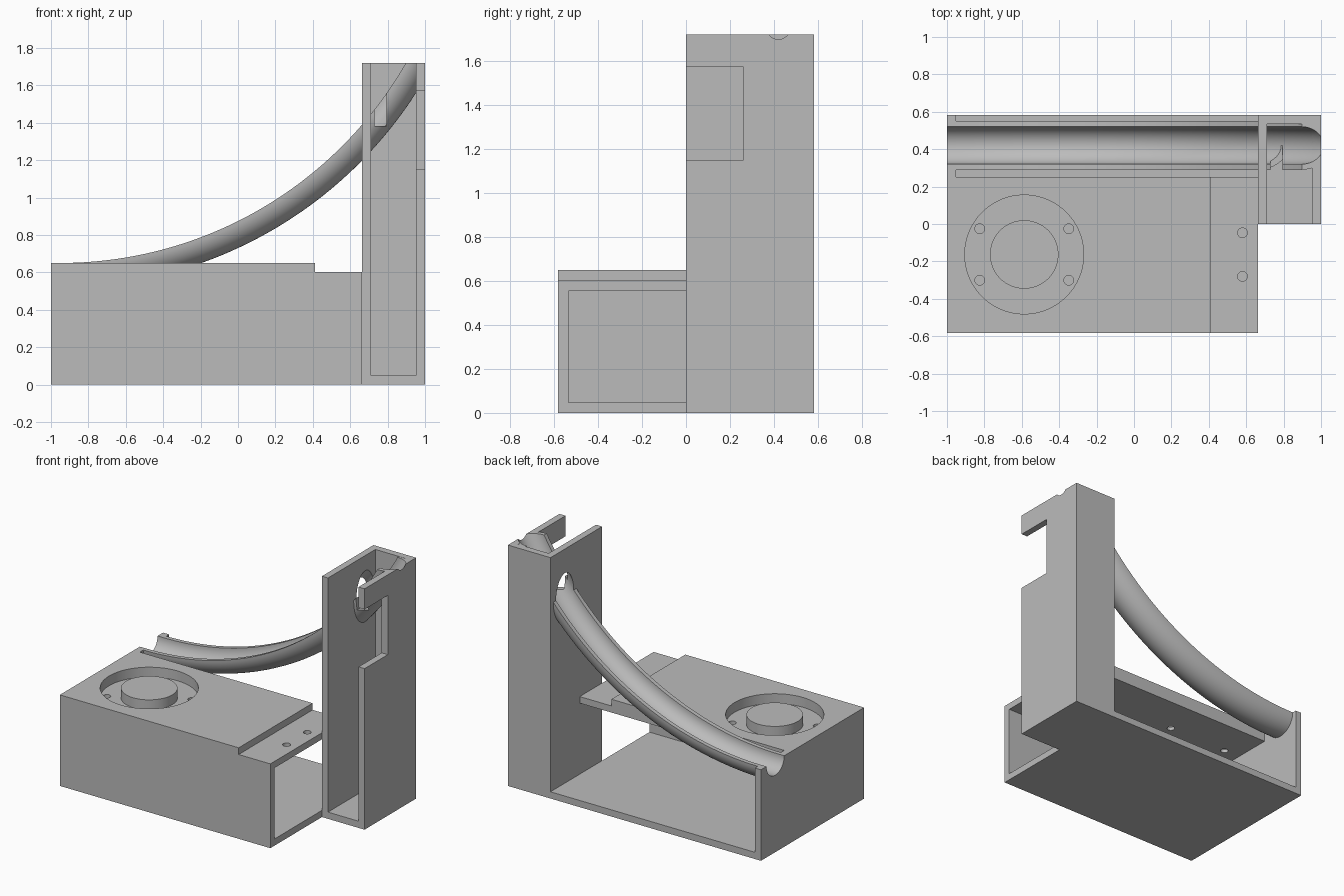
import bpy, bmesh
from math import sin, cos, pi
from mathutils import Vector

cube = bpy.data.objects.get("Cube")
if cube:
    bpy.data.objects.remove(cube, do_unlink=True)

grey = bpy.data.materials.new("light_grey_plastic")
grey.use_nodes = True
grey.diffuse_color = (0.5, 0.5, 0.5, 1)
grey.node_tree.nodes["Principled BSDF"].inputs["Base Color"].default_value = (0.5, 0.5, 0.5, 1)

# Main dimensions
T = 0.048                       # wall thickness
X0, XM, X1 = -1.0, 0.663, 1.0   # box left, tower left, tower right
Y = 0.582
DECK, STEP, UNDER, TOP = 0.65, 0.602, 0.555, 1.72
LANE_Y, LANE_R = 0.42, 2.134    # ramp centre line and arc radius
PIPE_IN, PIPE_OUT = 0.10, 0.13
parts = []


def finish(name, bm, part=True):
    bmesh.ops.recalc_face_normals(bm, faces=bm.faces)
    mesh = bpy.data.meshes.new(name)
    bm.to_mesh(mesh)
    bm.free()
    mesh.materials.append(grey)
    obj = bpy.data.objects.new(name, mesh)
    bpy.context.collection.objects.link(obj)
    if part:
        parts.append(obj)
    else:
        obj.hide_render = True
    return obj


def loft(name, rings, part=True):
    """Skin closed rings of points and cap both ends."""
    bm = bmesh.new()
    rows = [[bm.verts.new(p) for p in ring] for ring in rings]
    n = len(rows[0])
    for a, b in zip(rows, rows[1:]):
        for i in range(n):
            j = (i + 1) % n
            bm.faces.new((a[i], a[j], b[j], b[i]))
    bm.faces.new(rows[0])
    bm.faces.new(rows[-1])
    return finish(name, bm, part)


def prism(name, outline, axis, lo, hi, part=True):
    """Extrude a 2D outline along an axis."""
    place = {"x": lambda p, d: (d, p[0], p[1]),
             "y": lambda p, d: (p[0], d, p[1]),
             "z": lambda p, d: (p[0], p[1], d)}[axis]
    return loft(name, [[place(p, d) for p in outline] for d in (lo, hi)], part)


def box(name, lo, hi, part=True):
    rect = [(lo[0], lo[1]), (hi[0], lo[1]), (hi[0], hi[1]), (lo[0], hi[1])]
    return prism(name, rect, "z", lo[2], hi[2], part)


def disc(name, x, y, r, lo, hi, part=True, n=64):
    ring = [(x + r * cos(2 * pi * i / n), y + r * sin(2 * pi * i / n)) for i in range(n)]
    return prism(name, ring, "z", lo, hi, part)


def sweep(name, section, start, part=True):
    """Sweep (sideways, outward) points along the ramp arc, from a straight lead-in."""
    xc, zc = X0 + T, DECK + LANE_R
    rings = []
    if start < xc:
        rings.append([(start, LANE_Y + s, DECK - o) for s, o in section])
    for k in range(57):
        a = 1.3 * k / 56
        rings.append([(xc + (LANE_R + o) * sin(a), LANE_Y + s, zc - (LANE_R + o) * cos(a))
                      for s, o in section])
    return loft(name, rings, part)


def boolean(obj, cutter, mode="DIFFERENCE", keep=False):
    mod = obj.modifiers.new("cut", "BOOLEAN")
    mod.operation, mod.solver, mod.object = mode, "EXACT", cutter
    bpy.context.view_layer.update()
    graph = bpy.context.evaluated_depsgraph_get()
    mesh = bpy.data.meshes.new_from_object(obj.evaluated_get(graph))
    obj.modifiers.clear()
    obj.data = mesh
    if not keep:
        bpy.data.objects.remove(cutter, do_unlink=True)


# Floor shared by the box and the tower
prism("floor", [(X0, -Y), (XM, -Y), (XM, 0), (X1, 0), (X1, Y), (X0, Y)], "z", 0, T)

# Box walls and stepped deck
end_wall = box("box_end_wall", (X0, -Y, T), (X0 + T, Y, DECK))


def stepped(bottom):
    return [(X0 + T, bottom), (XM, bottom), (XM, STEP), (0.413, STEP),
            (0.413, DECK), (X0 + T, DECK)]


prism("box_front_wall", stepped(T), "y", -Y, -Y + T)
deck = prism("box_deck", stepped(UNDER), "y", -Y + T, 0.252)

# Round recess with raised hub and screw holes
HX, HY, FLOOR = -0.587, -0.163, 0.58
boolean(deck, disc("recess_cutter", HX, HY, 0.318, FLOOR, 0.8, False))
holes = [(HX + sx * 0.238, HY + sy * 0.138) for sx in (-1, 1) for sy in (-1, 1)]
holes += [(0.58, -0.047), (0.58, -0.28)]
for hx, hy in holes:
    boolean(deck, disc("hole_cutter", hx, hy, 0.026, 0.4, 0.8, False, 24))
disc("recess_hub", HX, HY, 0.183, FLOOR, DECK)

# Tower, open at the front and top
left_wall = box("tower_left_wall", (XM, 0, T), (XM + T, Y, TOP))
box("tower_back_wall", (XM + T, Y - T, T), (X1 - T, Y, TOP))
right_wall = prism("tower_right_wall",
                   [(0, T), (Y, T), (Y, TOP), (0, TOP), (0, 1.573), (0.262, 1.573),
                    (0.262, 1.15), (0, 1.15)], "x", X1 - T, X1)

# Round bore of the ramp through the walls
circle = [(PIPE_IN * cos(2 * pi * i / 48), PIPE_IN * sin(2 * pi * i / 48)) for i in range(48)]
bore = sweep("bore_cutter", circle, X0 - 0.1, False)
for wall in (end_wall, left_wall, right_wall):
    boolean(wall, bore, keep=True)
bpy.data.objects.remove(bore, do_unlink=True)

# Curved half-pipe ramp, trimmed to the tower, with a side opening
arc = [pi * i / 24 for i in range(25)]
half = [(PIPE_OUT * cos(a), PIPE_OUT * sin(a)) for a in arc]
half += [(PIPE_IN * cos(a), PIPE_IN * sin(a)) for a in reversed(arc)]
ramp = sweep("ramp", half, X0 + T)
boolean(ramp, box("trim_cutter", (-1.5, -1, 0), (X1 - 0.01, 1, TOP - 0.001), False), "INTERSECT")
boolean(ramp, box("opening_cutter", (0.73, 0.1, 1.382), (0.795, LANE_Y, 2), False))

# Smooth the round surfaces, keep the edges sharp
bpy.ops.object.select_all(action="DESELECT")
for obj in parts:
    obj.select_set(True)
bpy.context.view_layer.objects.active = ramp
bpy.ops.object.shade_smooth_by_angle()
